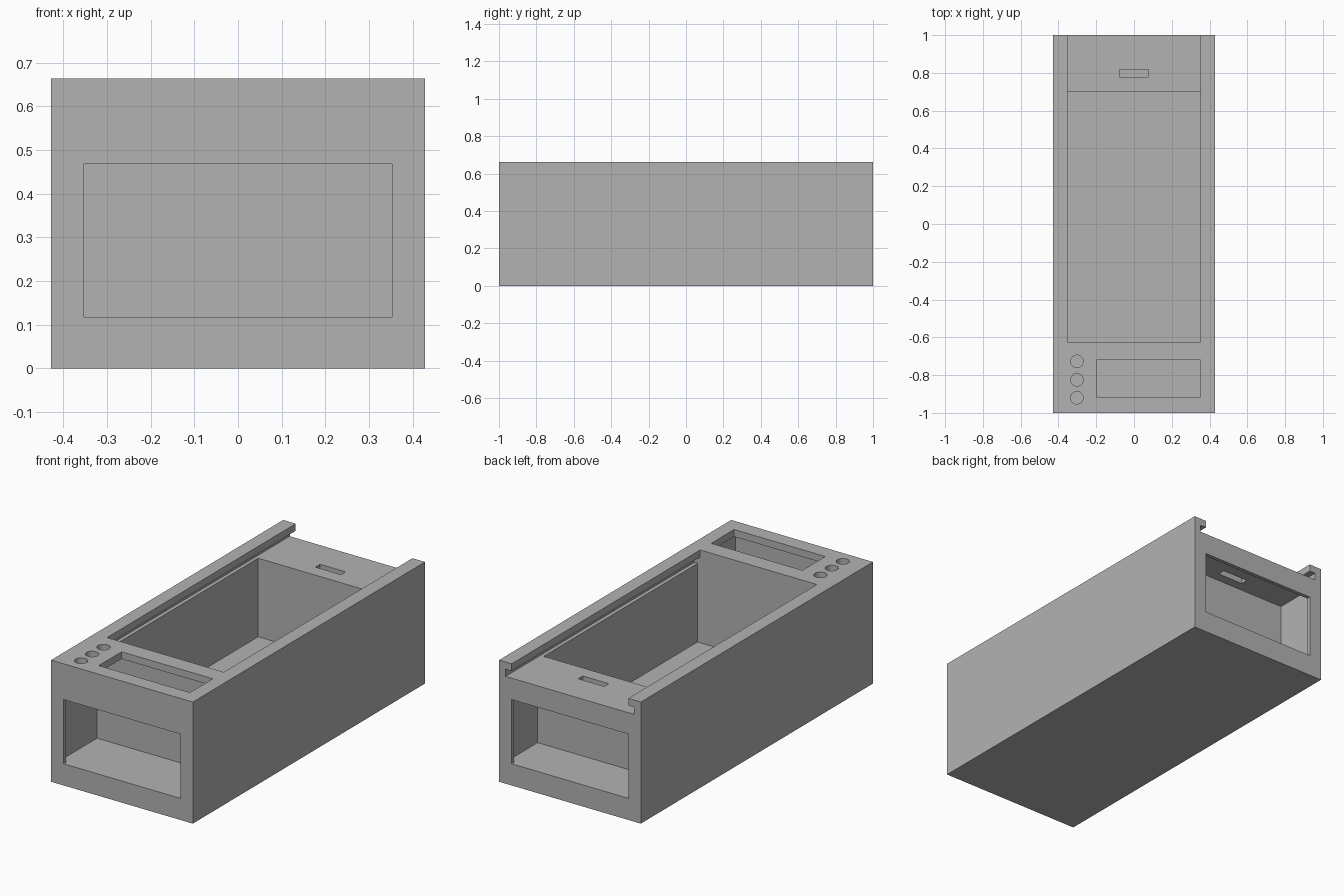
import bpy

# Remove the default cube only
cube = bpy.data.objects.get("Cube")
if cube:
    bpy.data.objects.remove(cube, do_unlink=True)

# Single plain grey
grey = bpy.data.materials.new("plain grey")
grey.use_nodes = True
colour = (0.45, 0.45, 0.45, 1)
grey.diffuse_color = colour
grey.node_tree.nodes["Principled BSDF"].inputs["Base Color"].default_value = colour


def box(name, xs, ys, zs):
    """Box spanning the given x, y and z ranges."""
    spans = (xs, ys, zs)
    centre = [(a + b) / 2 for a, b in spans]
    bpy.ops.mesh.primitive_cube_add(size=1, location=centre)
    ob = bpy.context.object
    ob.name = name
    ob.scale = [b - a for a, b in spans]
    bpy.ops.object.transform_apply(location=True, rotation=True, scale=True)
    ob.data.materials.append(grey)
    return ob


def cut(target, cutter):
    """Subtract the cutter from the target, then discard it."""
    cutter.hide_render = True
    mod = target.modifiers.new("cut", "BOOLEAN")
    mod.operation = "DIFFERENCE"
    mod.solver = "EXACT"
    mod.object = cutter
    bpy.context.view_layer.objects.active = target
    bpy.ops.object.modifier_apply(modifier=mod.name)
    bpy.data.objects.remove(cutter, do_unlink=True)


half_w, height = 0.4275, 0.663
lip, groove, wall = 0.352, 0.388, 0.368     # half widths inside the case
ledge, lip_under = 0.585, 0.624             # lid groove heights
sill, window_top = 0.118, 0.468
front_end = -0.625

case = box("case", (-half_w, half_w), (-1, 1), (0, height))

# Sliding lid groove, open at the back, with overhanging lips
cut(case, box("lid_groove", (-groove, groove), (front_end, 1.1), (ledge, lip_under)))
cut(case, box("lid_opening", (-lip, lip), (front_end, 1.1), (ledge + 0.01, 0.8)))

# Main storage well
cut(case, box("main_well", (-wall, wall), (front_end, 0.70), (0.157, ledge + 0.01)))

# End compartments behind thin window frames
cut(case, box("front_bay", (-groove, groove), (-0.98, -0.66), (sill, lip_under)))
cut(case, box("back_bay", (-groove, groove), (0.724, 0.98), (sill, 0.546)))
for y in (-1, 1):
    cut(case, box("window", (-lip, lip), (y - 0.05, y + 0.05), (sill, window_top)))

# Display opening and round button holes in the front top plate
cut(case, box("display_opening", (-0.198, lip), (-0.917, -0.72), (0.6, 0.8)))
for y in (-0.92, -0.825, -0.727):
    bpy.ops.mesh.primitive_cylinder_add(vertices=48, radius=0.033, depth=0.2,
                                        location=(-0.302, y, 0.68))
    hole = bpy.context.object
    hole.data.materials.append(grey)
    cut(case, hole)

# Cable slot through the rear ledge
cut(case, box("cable_slot", (-0.078, 0.078), (0.777, 0.817), (0.5, 0.62)))

# Smooth only the round hole walls
bpy.ops.object.select_all(action="DESELECT")
case.select_set(True)
bpy.context.view_layer.objects.active = case
bpy.ops.object.shade_smooth_by_angle(angle=0.5)
